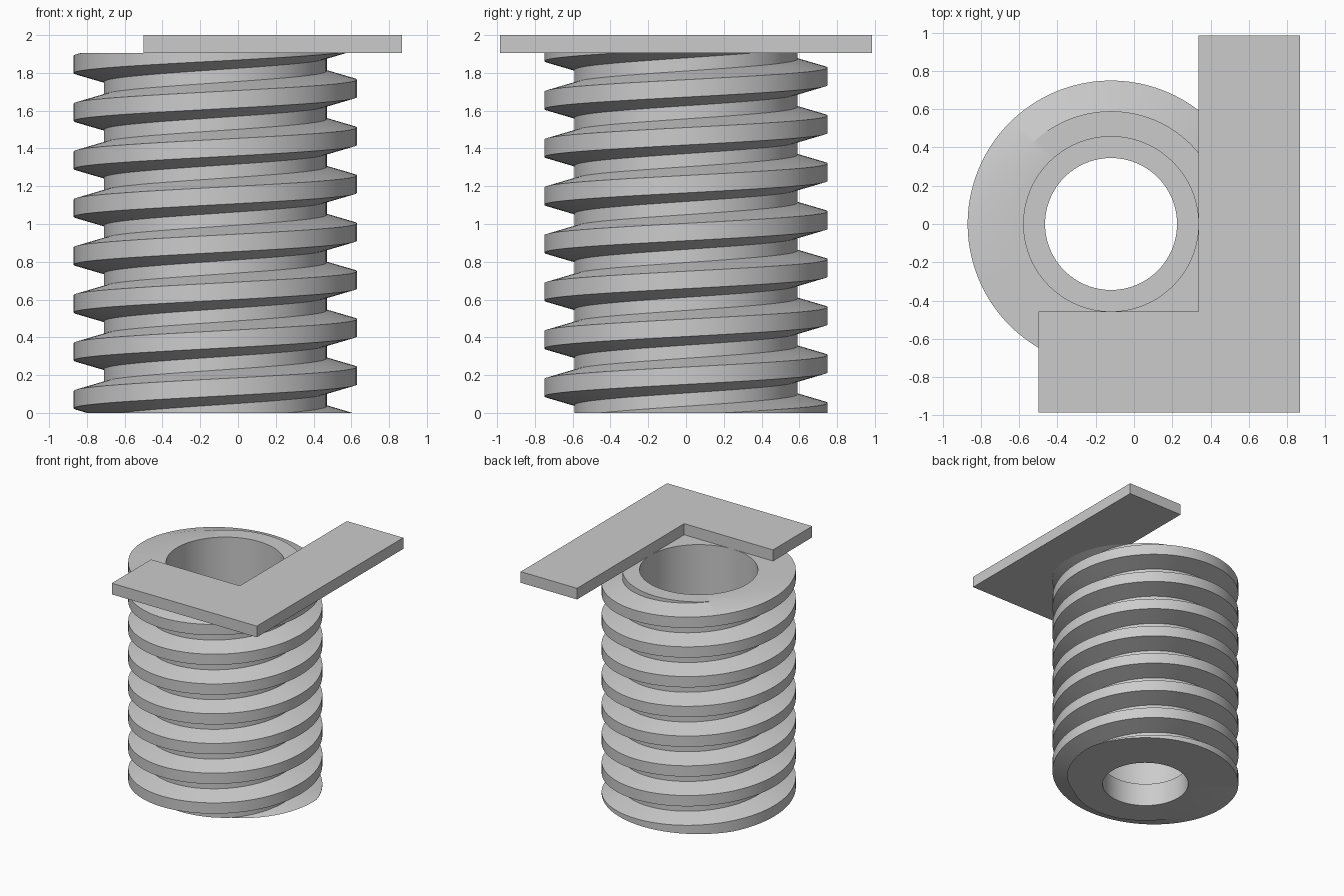
import bpy, bmesh, math
from mathutils import Vector

cube = bpy.data.objects.get("Cube")
if cube:
    bpy.data.objects.remove(cube, do_unlink=True)

AXIS_X = -0.12
TOP = 1.905
PITCH = 0.2535
CREST_Z = 0.197          # crest centre on the +x side
ROOT, CREST = 0.59, 0.75
TIP, FOOT = 0.046, 0.092  # half heights of the thread at crest and root
BORE, COUNTERBORE, STEP_Z = 0.345, 0.457, 0.2
STEPS = 96

grey = bpy.data.materials.new("plain_grey")
grey.use_nodes = True
colour = (0.6, 0.6, 0.6, 1)
grey.diffuse_color = colour
grey.node_tree.nodes["Principled BSDF"].inputs["Base Color"].default_value = colour


def make_object(name, bm):
    bmesh.ops.recalc_face_normals(bm, faces=bm.faces)
    mesh = bpy.data.meshes.new(name)
    bm.to_mesh(mesh)
    bm.free()
    mesh.materials.append(grey)
    obj = bpy.data.objects.new(name, mesh)
    bpy.context.collection.objects.link(obj)
    return obj


def skin(bm, columns):
    """Join neighbouring columns of points with quads."""
    grid = [[bm.verts.new(p) for p in col] for col in columns]
    for a, b in zip(grid, grid[1:]):
        for i in range(len(a) - 1):
            bm.faces.new((a[i], b[i], b[i + 1], a[i + 1]))


def polar(radius, angle, z):
    return Vector((AXIS_X + radius * math.cos(angle), radius * math.sin(angle), z))


# Threaded outside: a tooth profile repeated upward and turned along a helix
tooth = [(ROOT, -FOOT), (CREST, -TIP), (CREST, TIP), (ROOT, FOOT)]
bm = bmesh.new()
columns = []
for s in range(STEPS + 1):
    turn = s / STEPS
    columns.append([polar(r, turn * math.tau, CREST_Z + (k + turn) * PITCH + dz)
                    for k in range(-3, 9) for r, dz in tooth])
skin(bm, columns)
bmesh.ops.remove_doubles(bm, verts=bm.verts, dist=0.0001)

# Trim the thread flat at both ends
for z, up in ((0, -1), (TOP, 1)):
    bmesh.ops.bisect_plane(bm, geom=bm.verts[:] + bm.edges[:] + bm.faces[:],
                           plane_co=(0, 0, z), plane_no=(0, 0, up), clear_outer=True)

# Stepped bore through the middle
bore = [(BORE, 0), (BORE, STEP_Z), (COUNTERBORE, STEP_Z), (COUNTERBORE, TOP)]
skin(bm, [[polar(r, s / STEPS * math.tau, z) for r, z in bore] for s in range(STEPS + 1)])
bmesh.ops.remove_doubles(bm, verts=bm.verts, dist=0.0001)

# Flat ring-shaped ends
for z, up in ((0, -1), (TOP, 1)):
    rim = [e for e in bm.edges if e.is_boundary
           and all(abs(v.co.z - z) < 0.001 for v in e.verts)]
    bmesh.ops.triangle_fill(bm, edges=rim, use_beauty=True, normal=(0, 0, up))
screw = make_object("threaded_sleeve", bm)
bpy.ops.object.select_all(action="DESELECT")
screw.select_set(True)
bpy.context.view_layer.objects.active = screw
bpy.ops.object.shade_smooth_by_angle(angle=math.radians(30))

# L-shaped plate resting on the sleeve
outline = [(-0.5, -0.986), (0.868, -0.986), (0.868, 0.986),
           (0.337, 0.986), (0.337, -0.457), (-0.5, -0.457)]
bm = bmesh.new()
base = bm.faces.new([bm.verts.new((x, y, TOP)) for x, y in outline])
raised = bmesh.ops.extrude_face_region(bm, geom=[base], use_keep_orig=True)["geom"]
bmesh.ops.translate(bm, vec=(0, 0, 2 - TOP),
                    verts=[g for g in raised if isinstance(g, bmesh.types.BMVert)])
make_object("angle_plate", bm)
